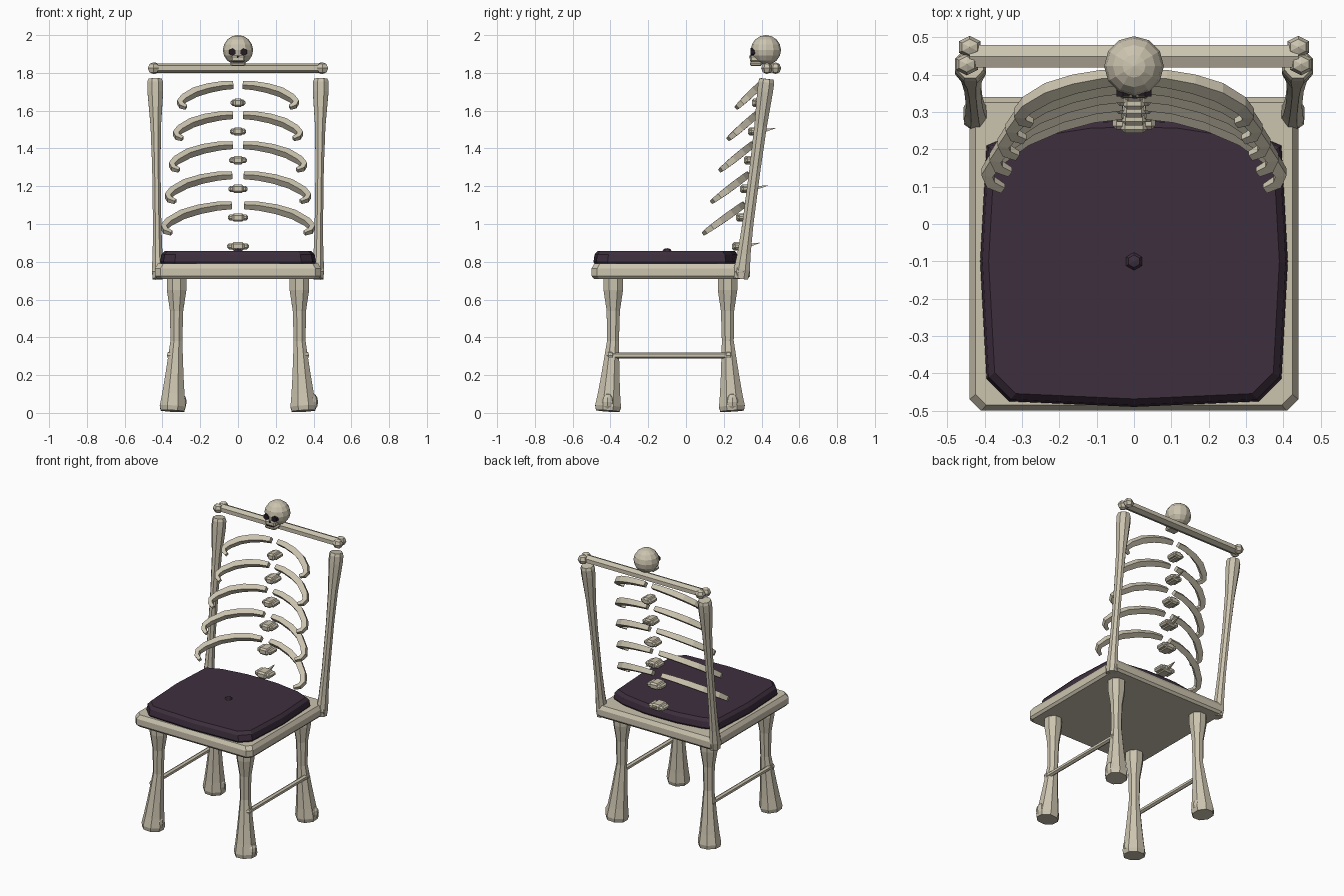
import bpy, bmesh
from math import cos, sin, pi
from mathutils import Vector, Matrix

if "Cube" in bpy.data.objects:
    bpy.data.objects.remove(bpy.data.objects["Cube"])


def material(name, rgb):
    m = bpy.data.materials.new(name)
    m.use_nodes = True
    m.diffuse_color = (*rgb, 1)
    node = m.node_tree.nodes["Principled BSDF"]
    node.inputs["Base Color"].default_value = (*rgb, 1)
    node.inputs["Roughness"].default_value = 0.8
    return m


BONE = material("bone", (0.60, 0.55, 0.43))
FABRIC = material("dark purple fabric", (0.048, 0.028, 0.048))
SOCKET = material("socket black", (0.018, 0.012, 0.018))


def finish(name, bm, mat):
    bmesh.ops.recalc_face_normals(bm, faces=bm.faces)
    mesh = bpy.data.meshes.new(name)
    bm.to_mesh(mesh)
    bm.free()
    mesh.materials.append(mat)
    ob = bpy.data.objects.new(name, mesh)
    bpy.context.collection.objects.link(ob)
    return ob


def loft(name, rings, mat):
    """Skin equal rings of points and cap both ends."""
    bm = bmesh.new()
    loops = [[bm.verts.new(p) for p in ring] for ring in rings]
    n = len(loops[0])
    for a, b in zip(loops, loops[1:]):
        for i in range(n):
            j = (i + 1) % n
            bm.faces.new((a[i], a[j], b[j], b[i]))
    bm.faces.new(loops[0])
    bm.faces.new(loops[-1])
    return finish(name, bm, mat)


def tube(name, path, radii, sides=8, ref=(0, 1, 0), mat=BONE):
    """Sweep a polygon; each radius is one number or a (side, ref) pair."""
    path = [Vector(p) for p in path]
    rings = []
    for k, (p, r) in enumerate(zip(path, radii)):
        t = (path[min(k + 1, len(path) - 1)] - path[max(k - 1, 0)]).normalized()
        u = t.cross(Vector(ref)).normalized()
        v = u.cross(t)
        a, b = r if isinstance(r, tuple) else (r, r)
        angles = [2 * pi * (i + 0.5) / sides for i in range(sides)]
        rings.append([p + u * a * cos(w) + v * b * sin(w) for w in angles])
    return loft(name, rings, mat)


def slab(name, outline, layers, mat, centre=(0, 0)):
    """Stack scaled copies of an outline at the given heights."""
    cx, cy = centre
    return loft(name, [[(cx + (x - cx) * s, cy + (y - cy) * s, z) for x, y in outline]
                       for z, s in layers], mat)


def ball(name, pos, size, u=6, v=4, mat=BONE, turn=0):
    bm = bmesh.new()
    bmesh.ops.create_uvsphere(bm, u_segments=u, v_segments=v, radius=1)
    bm.transform(Matrix.Translation(pos) @ Matrix.Rotation(turn, 4, "Y")
                 @ Matrix.Diagonal((*size, 1)))
    return finish(name, bm, mat)


def box(name, pos, size, bevel=0.0, mat=BONE):
    bm = bmesh.new()
    bmesh.ops.create_cube(bm, size=1)
    bm.transform(Matrix.Translation(pos) @ Matrix.Diagonal((*size, 1)))
    if bevel:
        bmesh.ops.bevel(bm, geom=bm.edges[:], offset=bevel, segments=1, affect="EDGES")
    return finish(name, bm, mat)


def mirrored(half):
    return half + [(-x, y) for x, y in reversed(half) if x > 0]


# Seat frame and cushion
seat_half = [(0.41, -0.50), (0.44, -0.47), (0.44, 0.31), (0.42, 0.34)]
slab("seat", mirrored(seat_half),
     [(0.71, 0.97), (0.725, 1), (0.765, 1), (0.79, 0.965)], BONE, (0, -0.08))
cushion_half = [(0, -0.49), (0.335, -0.475), (0.395, -0.415), (0.412, -0.10),
                (0.395, 0.21), (0.30, 0.25), (0.12, 0.278), (0, 0.28)]
slab("cushion", mirrored(cushion_half),
     [(0.785, 0.98), (0.80, 1), (0.838, 0.985), (0.857, 0.945)], FABRIC, (0, -0.10))
ball("cushion_button", (0, -0.10, 0.858), (0.024, 0.024, 0.014), mat=FABRIC)

# Legs shaped like long bones, with a knob on each foot
leg_z = [0.01, 0.035, 0.10, 0.20, 0.38, 0.54, 0.65, 0.71]
leg_r = [0.068, 0.074, 0.064, 0.052, 0.034, 0.038, 0.056, 0.056]
for side, sx in (("left", 1), ("right", -1)):
    for end, top_y, foot_y in (("front", -0.385, -0.415), ("back", 0.22, 0.245)):
        path = []
        for z in leg_z:
            f = max(0, 1 - z / 0.4)
            path.append((sx * (0.325 + 0.023 * f), top_y + (foot_y - top_y) * f, z))
        tube(f"{end}_{side}_leg", path, leg_r)
        ball(f"{end}_{side}_foot_knob", (sx * 0.348 + 0.048, foot_y, 0.058),
             (0.028, 0.036, 0.045), 8, 6)

    # Side stretcher with small end knobs
    x = sx * 0.358
    tube(f"{side}_stretcher", [(x, -0.40, 0.305), (x, 0.225, 0.305)], [0.016] * 2,
         6, (0, 0, 1))
    for end, y in (("front", -0.40), ("back", 0.225)):
        ball(f"{side}_stretcher_{end}_knob", (x, y, 0.305), (0.022,) * 3)

    # Leaning back post
    post = [(0.71, 0.030, 0.042), (0.76, 0.034, 0.046), (0.84, 0.028, 0.038),
            (1.00, 0.024, 0.032), (1.30, 0.024, 0.032), (1.52, 0.030, 0.036),
            (1.70, 0.045, 0.045), (1.75, 0.045, 0.046), (1.768, 0.038, 0.040)]
    tube(f"{side}_back_post",
         [(sx * (0.424 + 0.014 * (z - 0.71)), 0.295 + 0.13 * (z - 0.75), z)
          for z, a, b in post], [(a, b) for z, a, b in post])
    ball(f"{side}_post_boss", (sx * 0.43, 0.285, 0.748), (0.030, 0.036, 0.036))

    # Paired knobs on the top rail
    for end, kx, ky in (("front", 0.448, 0.428), ("back", 0.44, 0.474)):
        ball(f"rail_{side}_{end}_knob", (sx * kx, ky, 1.825), (0.034, 0.03, 0.031))

tube("top_rail", [(-0.44, 0.449, 1.825), (0.44, 0.449, 1.825)],
     [(0.035, 0.026)] * 2, 6, (0, 0, 1))

# Ribs: width and depth fractions along one curve, scaled for each row
rib_curve = [(0.08, 0.02), (0.27, 0.05), (0.50, 0.16), (0.72, 0.34),
             (0.90, 0.61), (0.965, 0.80), (0.94, 0.92), (0.86, 1.0)]
rib_size = [0.021, 0.024, 0.026, 0.027, 0.025, 0.022, 0.019, 0.014]
for i in range(5):
    f = i / 4
    peak = 1.738 - 0.159 * i
    drop, back, depth = 0.12 + 0.03 * f, 0.395 - 0.09 * f, 0.125 + 0.085 * f
    width = 0.318 + 0.09 * f
    for side, sx in (("left", 1), ("right", -1)):
        tube(f"{side}_rib_{i + 1}",
             [(sx * width * u, back - depth * v, peak - drop * v) for u, v in rib_curve],
             rib_size, 4, (0, -drop, depth))

# Vertebrae, every second one with a rear spike
for i in range(6):
    z = 1.642 - 0.152 * i
    y = 0.395 - 0.021 * i
    w = 0.080 + 0.007 * i
    box(f"vertebra_{i + 1}", (0, y, z), (w, 0.075, 0.032), 0.010)
    box(f"vertebra_{i + 1}_core", (0, y - 0.004, z), (w * 0.6, 0.085, 0.044), 0.010)
    if i % 2:
        tube(f"vertebra_{i + 1}_spike", [(0, y + 0.02, z), (0, y + 0.10, z + 0.018)],
             [0.016, 0.002], 4, (0, 0, 1))

# Skull
ball("skull", (0, 0.423, 1.921), (0.080, 0.080, 0.079), 12, 8)
box("upper_jaw", (0, 0.372, 1.875), (0.074, 0.066, 0.036), 0.008)
box("lower_jaw", (0, 0.370, 1.847), (0.078, 0.064, 0.022), 0.007)
box("mouth_line", (0, 0.372, 1.8575), (0.060, 0.062, 0.006), mat=SOCKET)
for side, sx in (("left", 1), ("right", -1)):
    tube(f"{side}_eye_socket", [(sx * 0.030, 0.375, 1.911), (sx * 0.030, 0.341, 1.911)],
         [0.020] * 2, 6, (0, 0, 1), SOCKET)
tube("nose_socket", [(0, 0.36, 1.885), (0, 0.336, 1.885)], [0.009] * 2, 3,
     (0, 0, 1), SOCKET)
